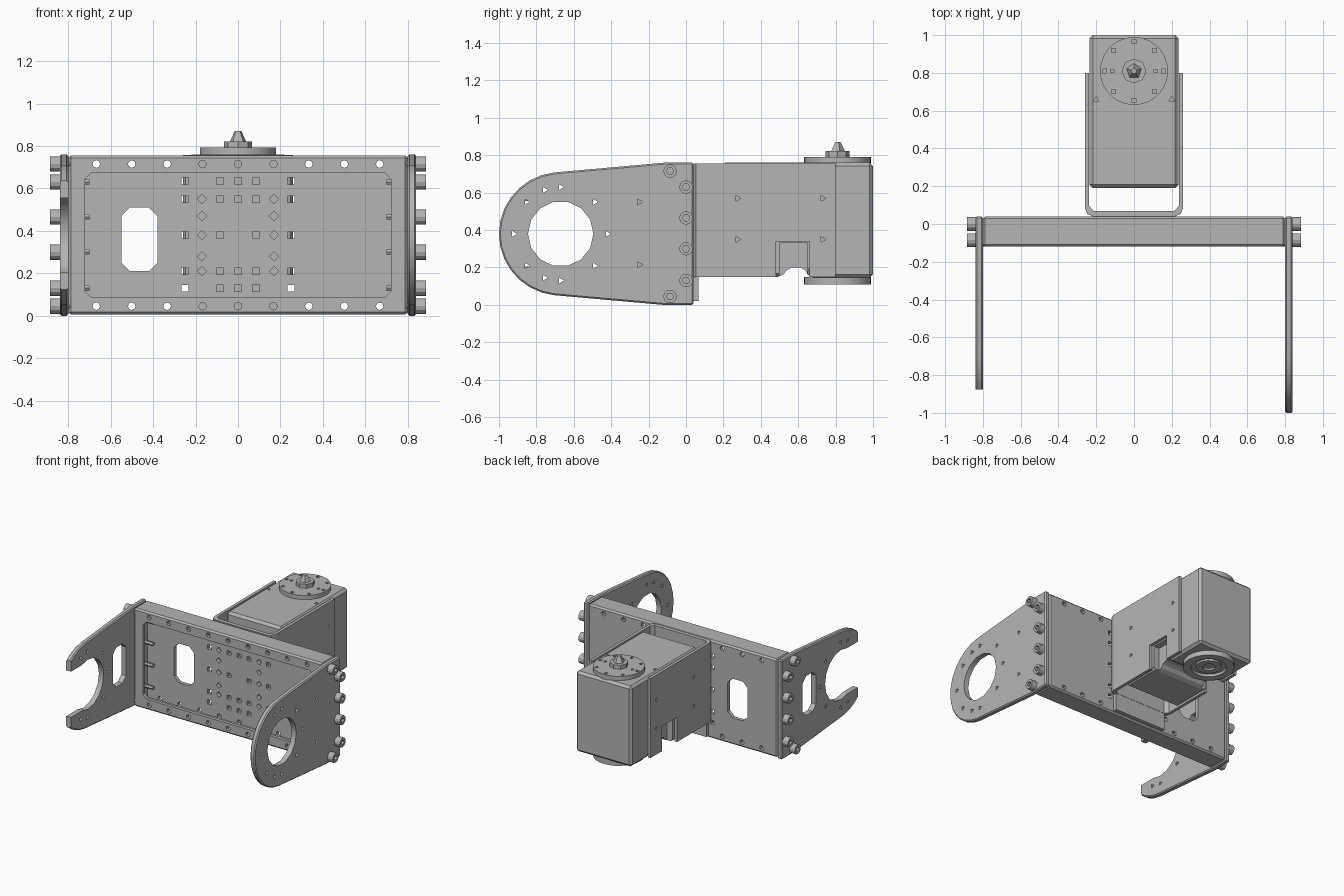
import bpy, bmesh
from math import sin, cos, pi, radians

if "Cube" in bpy.data.objects:
    bpy.data.objects.remove(bpy.data.objects["Cube"])

metal = bpy.data.materials.new("bare grey metal")
metal.use_nodes = True
metal.diffuse_color = (0.46, 0.46, 0.46, 1)
metal.node_tree.nodes["Principled BSDF"].inputs["Base Color"].default_value = (0.46, 0.46, 0.46, 1)

PLACE = {"x": lambda u, v, t: (t, u, v),
         "y": lambda u, v, t: (u, t, v),
         "z": lambda u, v, t: (u, v, t)}


def solid(name, outlines, axis, a, b):
    """Extrude one or more flat outlines along an axis from a to b."""
    bm = bmesh.new()
    for pts in outlines:
        low = [bm.verts.new(PLACE[axis](u, v, a)) for u, v in pts]
        high = [bm.verts.new(PLACE[axis](u, v, b)) for u, v in pts]
        bm.faces.new(low)
        bm.faces.new(high)
        for i in range(len(pts)):
            j = (i + 1) % len(pts)
            bm.faces.new((low[i], low[j], high[j], high[i]))
    bmesh.ops.recalc_face_normals(bm, faces=bm.faces)
    mesh = bpy.data.meshes.new(name)
    bm.to_mesh(mesh)
    bm.free()
    mesh.materials.append(metal)
    ob = bpy.data.objects.new(name, mesh)
    bpy.context.collection.objects.link(ob)
    return ob


def rect(u0, v0, u1, v1):
    return [(u0, v0), (u1, v0), (u1, v1), (u0, v1)]


def ring(u, v, r, n, turn=0.0):
    return [(u + r * cos(turn + 2 * pi * i / n), v + r * sin(turn + 2 * pi * i / n)) for i in range(n)]


def slot(u0, v0, u1, v1, c):
    return [(u0 + c, v0), (u1 - c, v0), (u1, v0 + c), (u1, v1 - c),
            (u1 - c, v1), (u0 + c, v1), (u0, v1 - c), (u0, v0 + c)]


def bake(ob):
    """Apply all modifiers of an object."""
    graph = bpy.context.evaluated_depsgraph_get()
    ob.data = bpy.data.meshes.new_from_object(ob.evaluated_get(graph))
    ob.modifiers.clear()


def cut(ob, outlines, axis, a, b):
    """Remove extruded outlines from an object."""
    cutter = solid("cutter", outlines, axis, a, b)
    cutter.hide_render = True
    mod = ob.modifiers.new("cut", "BOOLEAN")
    mod.operation, mod.solver, mod.object = "DIFFERENCE", "EXACT", cutter
    bake(ob)
    bpy.data.objects.remove(cutter)


def bevel(ob, width, segments=1):
    mod = ob.modifiers.new("bevel", "BEVEL")
    mod.width, mod.segments = width, segments
    mod.limit_method, mod.angle_limit = "ANGLE", radians(40)
    bake(ob)


# Cross channel: hollow tray with returned lips, open to the front
channel = solid("cross_channel", [rect(-0.80, -0.12, 0.80, 0.04)], "z", 0.005, 0.755)
bevel(channel, 0.012)
cut(channel, [rect(-0.775, -0.095, 0.775, 0.012)], "z", 0.03, 0.73)
cut(channel, [slot(-0.72, 0.085, 0.72, 0.675, 0.03)], "y", -0.2, -0.05)
cut(channel, [slot(-0.55, 0.21, -0.38, 0.51, 0.04)], "y", -0.05, 0.1)

# Edge holes through lips and back, then the grid of mounting holes in the back
edge = [ring(i * 0.167, z, 0.018, 8) for i in range(-4, 5) for z in (0.045, 0.715)]
cut(channel, edge, "y", -0.2, 0.1)
grid = []
for s in (-1, 1):
    grid += [ring(s * 0.25, z, 0.022, 4, pi / 4) for z in (0.13, 0.21, 0.38, 0.55, 0.635)]
    grid += [ring(s * 0.17, z, 0.022, 4) for z in (0.21, 0.28, 0.38, 0.47, 0.55)]
    grid += [ring(s * 0.085, z, 0.022, 4, pi / 4) for z in (0.13, 0.21, 0.38, 0.55, 0.635)]
grid += [ring(0, z, 0.022, 4, pi / 4) for z in (0.13, 0.21, 0.55, 0.635)]
cut(channel, grid, "y", -0.05, 0.1)

# Side arms: tapered plates with a rounded end
MID = 0.38
CY = -0.67
arc = [(CY + 0.33 * cos(radians(a)), MID + 0.33 * sin(radians(a))) for a in range(264, 95, -12)]
profile = [(0.04, 0), (-0.12, 0)] + arc + [(-0.12, 0.76), (0.04, 0.76)]
arm_holes = [ring(CY + 0.25 * cos(radians(a)), MID + 0.25 * sin(radians(a)), 0.018, 3)
             for a in (0, 43, 90, 110, 137, 180, 223, 250, 270, 317)]
arm_holes += [ring(-0.25, z, 0.018, 3) for z in (0.215, 0.55)]

ring_arm = solid("ring_arm", [profile], "x", 0.80, 0.84)
bevel(ring_arm, 0.008)
cut(ring_arm, [ring(CY, MID, 0.175, 14)], "x", 0.7, 0.9)
cut(ring_arm, arm_holes, "x", 0.7, 0.9)

hook_arm = solid("hook_arm", [profile], "x", -0.84, -0.80)
bevel(hook_arm, 0.008)
cut(hook_arm, [ring(CY, MID, 0.19, 16)], "x", -0.9, -0.7)
cut(hook_arm, [rect(-1.1, MID - 0.175, CY - 0.05, MID + 0.175)], "x", -0.9, -0.7)
cut(hook_arm, [rect(-1.1, -0.1, -0.875, 0.9)], "x", -0.9, -0.7)
cut(hook_arm, [slot(-0.37, 0.23, -0.21, 0.53, 0.04)], "x", -0.9, -0.7)
cut(hook_arm, [h for h in arm_holes if max(p[0] for p in h) > -0.82
               and not all(-0.4 < p[0] < -0.18 for p in h)], "x", -0.9, -0.7)

# Socket screws joining the arms to the channel
spots = [(-0.085, 0.045), (-0.085, 0.715)] + [(0.0, z) for z in (0.13, 0.30, 0.465, 0.63)]
for side, s in (("left", 1), ("right", -1)):
    heads = solid(side + "_screw_heads", [ring(y, z, 0.036, 12) for y, z in spots], "x", s * 0.838, s * 0.885)
    cut(heads, [ring(y, z, 0.019, 6) for y, z in spots], "x", s * 0.86, s * 0.95)
    solid(side + "_screw_shanks", [ring(y - 0.02, z, 0.014, 6) for y, z in spots], "x", s * 0.70, s * 0.838)

# U-shaped bracket holding the motor
r = 0.045
outer = [(-0.26, 0.80), (-0.26, 0.04 + r), (-0.247, 0.053), (-0.26 + r, 0.04),
         (0.26 - r, 0.04), (0.247, 0.053), (0.26, 0.04 + r), (0.26, 0.80)]
inner = [(0.237, 0.80), (0.237, 0.095), (0.215, 0.07), (-0.215, 0.07), (-0.237, 0.095), (-0.237, 0.80)]
bracket = solid("motor_bracket", [outer + inner], "z", 0.15, 0.757)
cut(bracket, [rect(0.48, 0.1, 0.66, 0.34)], "x", -0.4, 0.4)
side_holes = [ring(y, z, 0.018, 3) for y in (0.275, 0.73) for z in (0.35, 0.57)]
cut(bracket, side_holes, "x", -0.4, 0.4)
solid("bracket_skirt", [rect(-0.22, 0.02, 0.22, 0.15)], "y", 0.04, 0.068)

# Motor body with a cable notch underneath
body = solid("motor_body", [[(0.19, 0.15), (0.51, 0.15), (0.55, 0.20), (0.63, 0.20), (0.66, 0.145),
                             (1.0, 0.145), (1.0, 0.76), (0.19, 0.76)]], "x", -0.236, 0.236)
bevel(body, 0.018)
cut(body, [ring(x, 0.66, 0.016, 3, pi / 2) for x in (-0.2, 0.2)], "z", 0.72, 0.8)
for s in (-1, 1):
    cut(body, [rect(0.5, 0.1, 0.65, 0.33)], "x", s * 0.19, s * 0.3)

# Output horn on top
HY = 0.81
horn = solid("output_horn", [ring(0, HY, 0.18, 28)], "z", 0.755, 0.792)
cut(horn, [ring(0.155 * cos(i * pi / 4), HY + 0.155 * sin(i * pi / 4), 0.015, 4, pi / 4)
           for i in range(8)] + [ring(s * 0.115, HY, 0.013, 4, pi / 4) for s in (-1, 1)], "z", 0.772, 0.9)
solid("horn_hub", [ring(0, HY, 0.065, 8)], "z", 0.79, 0.822)
bpy.ops.mesh.primitive_cone_add(vertices=5, radius1=0.042, radius2=0.016, depth=0.05, location=(0, HY, 0.845))
tip = bpy.context.object
tip.name = "horn_screw"
tip.data.materials.append(metal)

# Idler bearing underneath
idler = solid("idler_bearing", [ring(0, HY, 0.18, 28)], "z", 0.108, 0.15)
cut(idler, [ring(0, HY, 0.125, 20)], "z", 0.05, 0.128)
collar = solid("idler_collar", [ring(0, HY, 0.09, 16)], "z", 0.114, 0.14)
cut(collar, [ring(0, HY, 0.045, 12)], "z", 0.05, 0.128)

# Smooth the round parts, keeping sharp edges
bpy.ops.object.select_all(action="DESELECT")
for ob in (horn, idler, collar, ring_arm, hook_arm):
    ob.select_set(True)
bpy.context.view_layer.objects.active = horn
bpy.ops.object.shade_smooth_by_angle(angle=radians(30))
